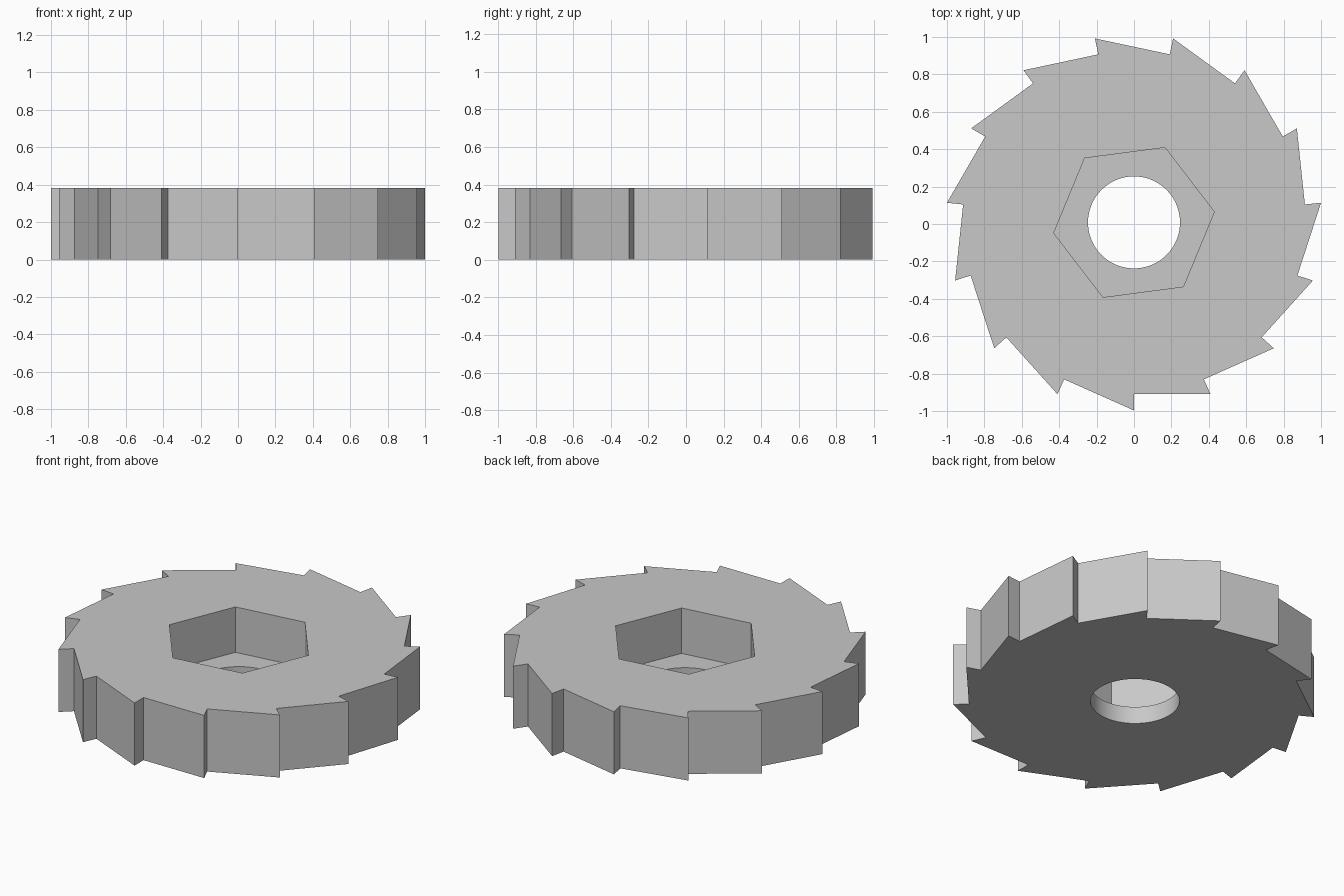
import bpy
import bmesh
from math import cos, sin, pi, radians

cube = bpy.data.objects.get("Cube")
if cube:
    bpy.data.objects.remove(cube, do_unlink=True)

TEETH = 15
STEP = 2 * pi / TEETH
TIP_R = 1.0055
ROOT_R = TIP_R * cos(STEP)      # makes every tooth corner a right angle
HEIGHT = 0.382
FLOOR_Z = 0.105
CENTRE_Y = 0.0085

steel = bpy.data.materials.new("grey steel")
steel.use_nodes = True
grey = (0.58, 0.58, 0.58, 1)
steel.diffuse_color = grey
steel.node_tree.nodes["Principled BSDF"].inputs["Base Color"].default_value = grey


def prism(name, outline, z0, z1):
    """Extrude a counterclockwise polar outline from z0 to z1."""
    bm = bmesh.new()
    face = bm.faces.new([bm.verts.new((r * cos(a), r * sin(a) + CENTRE_Y, z0))
                         for r, a in outline])
    top = bmesh.ops.extrude_face_region(bm, geom=[face])["geom"]
    bmesh.ops.translate(bm, vec=(0, 0, z1 - z0),
                        verts=[v for v in top if isinstance(v, bmesh.types.BMVert)])
    bmesh.ops.recalc_face_normals(bm, faces=bm.faces)
    mesh = bpy.data.meshes.new(name)
    bm.to_mesh(mesh)
    bm.free()
    mesh.materials.append(steel)
    obj = bpy.data.objects.new(name, mesh)
    bpy.context.collection.objects.link(obj)
    return obj


def ring(sides, radius, turn=0):
    return [(radius, turn + 2 * pi * i / sides) for i in range(sides)]


# Ratchet wheel: each tooth drops radially from tip to root
teeth = [(r, -pi / 2 + i * STEP) for i in range(TEETH) for r in (TIP_R, ROOT_R)]
wheel = prism("ratchet_wheel", teeth, 0, HEIGHT)

# Hexagonal pocket from above and round bore right through
cutters = [prism("hex_pocket_cutter", ring(6, 0.433, radians(7.5)), FLOOR_Z, HEIGHT + 0.2),
           prism("bore_cutter", ring(64, 0.246), -0.2, HEIGHT + 0.2)]

bpy.ops.object.select_all(action="DESELECT")
bpy.context.view_layer.objects.active = wheel
wheel.select_set(True)
for cutter in cutters:
    cutter.hide_render = True
    cut = wheel.modifiers.new(cutter.name, "BOOLEAN")
    cut.operation = "DIFFERENCE"
    cut.solver = "EXACT"
    cut.object = cutter
    bpy.ops.object.modifier_apply(modifier=cut.name)
    bpy.data.objects.remove(cutter, do_unlink=True)

# Smooth bore, crisp teeth and pocket
bpy.ops.object.shade_smooth_by_angle(angle=radians(15))
